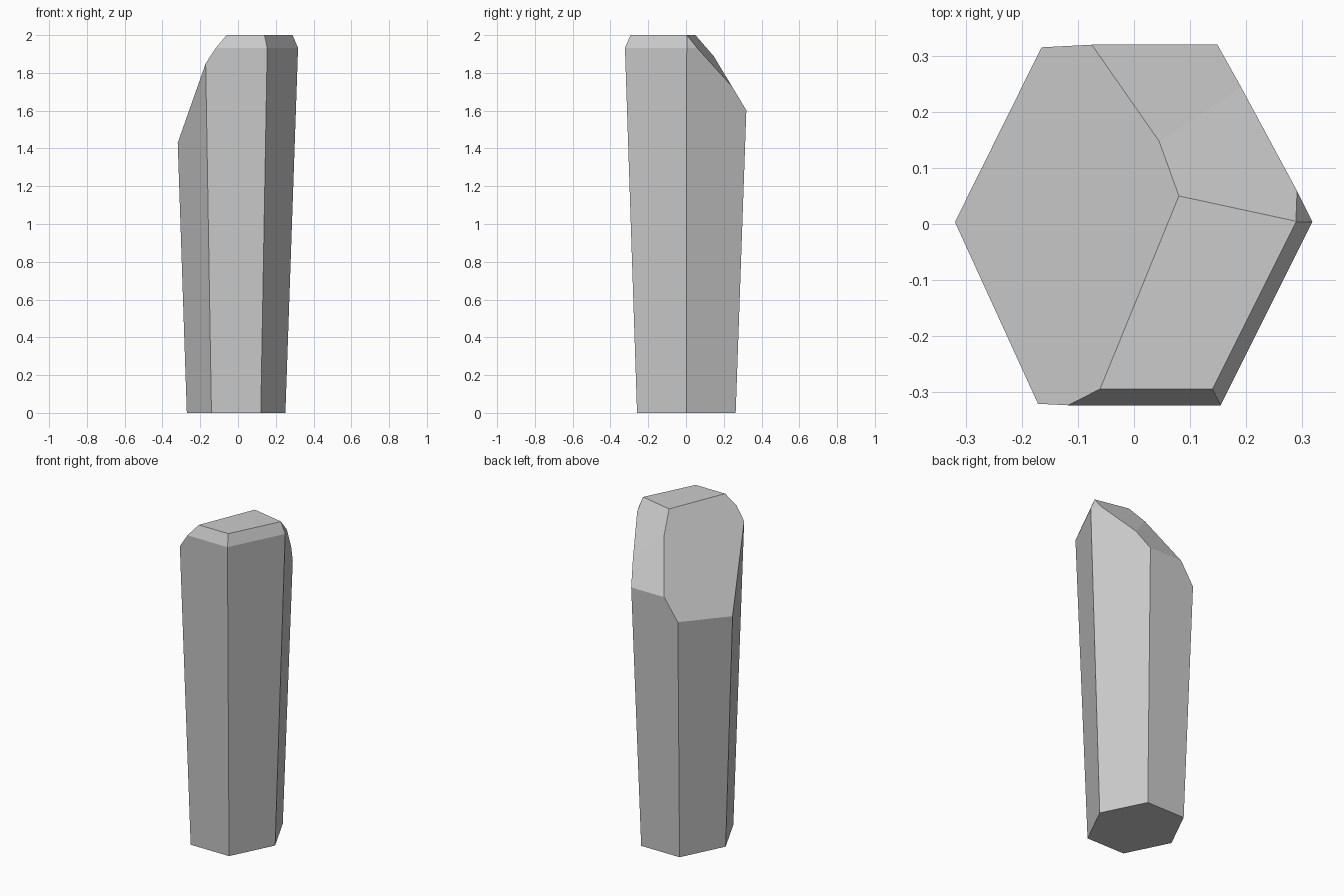
import bpy, bmesh, math
from mathutils import Vector

if "Cube" in bpy.data.objects:
    bpy.data.objects.remove(bpy.data.objects["Cube"])

bm = bmesh.new()


def hex_ring(radius, cx, cy, z):
    """Six-sided ring, slightly stretched along y."""
    ring = []
    for i in range(6):
        a = math.radians(60 * i)
        ring.append(bm.verts.new((cx + radius * math.cos(a),
                                  cy + radius * 1.155 * math.sin(a), z)))
    return ring


def slice_off(point, normal):
    """Cut away everything on the normal's side and cap the cut."""
    geom = bm.verts[:] + bm.edges[:] + bm.faces[:]
    cut = bmesh.ops.bisect_plane(bm, geom=geom, dist=1e-5, plane_co=Vector(point),
                                 plane_no=Vector(normal).normalized(), clear_outer=True)
    edges = [e for e in cut["geom_cut"] if isinstance(e, bmesh.types.BMEdge)]
    bmesh.ops.contextual_create(bm, geom=edges)


# Shaft widening upward, with a narrow bevel at the top rim
rings = [hex_ring(0.261, -0.010, 0.002, 0.0),
         hex_ring(0.327, -0.009, 0.004, 1.932),
         hex_ring(0.298, -0.009, 0.004, 2.0)]
for low, high in zip(rings, rings[1:]):
    for i in range(6):
        j = (i + 1) % 6
        bm.faces.new((low[i], low[j], high[j], high[i]))
bm.faces.new(rings[0][::-1])
bm.faces.new(rings[-1])

# Sloping tip facets: large left one, gentle back one, steep back one
slice_off((0.08, 0.05, 2.0), (-0.926 * 1.62, 0.378 * 1.62, 1))
slice_off((0.08, 0.05, 2.0), (0.211 * 1.28, 0.977 * 1.28, 1))
slice_off((0.05, 0.14, 1.90), (0, 1.66, 1))

bmesh.ops.recalc_face_normals(bm, faces=bm.faces[:])
mesh = bpy.data.meshes.new("crystal_shard")
bm.to_mesh(mesh)
bm.free()
bpy.context.collection.objects.link(bpy.data.objects.new("crystal_shard", mesh))
